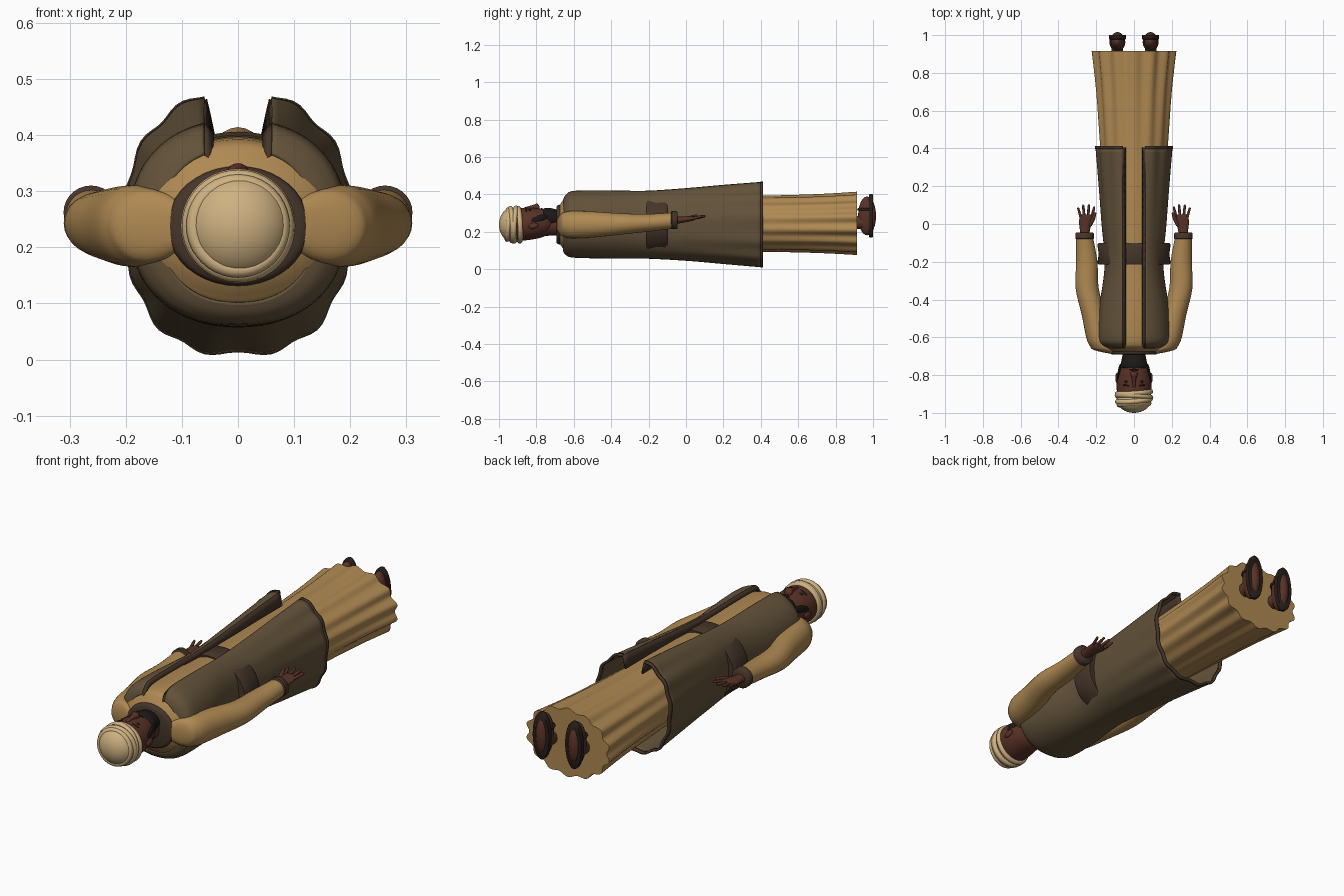
import bpy, bmesh, math
from math import sin, cos, pi
from mathutils import Vector, Euler

if "Cube" in bpy.data.objects:
    bpy.data.objects.remove(bpy.data.objects["Cube"])

def material(name, rgb):
    m = bpy.data.materials.new(name)
    m.diffuse_color = (*rgb, 1)
    m.use_nodes = True
    m.node_tree.nodes["Principled BSDF"].inputs["Base Color"].default_value = m.diffuse_color
    return m

TAN = material("tan_cloth", (0.43, 0.25, 0.085))
COAT = material("olive_cloth", (0.125, 0.085, 0.042))
TRIM = material("brown_trim", (0.06, 0.036, 0.022))
WRAP = material("pale_wrap", (0.62, 0.44, 0.22))
SKIN = material("skin", (0.10, 0.032, 0.02))
BLACK = material("black_hair", (0.012, 0.01, 0.009))
SOLE = material("sole_leather", (0.022, 0.014, 0.011))

def finish(name, bm, mat, angle=50):
    bmesh.ops.recalc_face_normals(bm, faces=bm.faces)
    me = bpy.data.meshes.new(name)
    bm.to_mesh(me)
    bm.free()
    ob = bpy.data.objects.new(name, me)
    bpy.context.collection.objects.link(ob)
    me.materials.append(mat)
    bpy.ops.object.select_all(action='DESELECT')
    ob.select_set(True)
    bpy.context.view_layer.objects.active = ob
    bpy.ops.object.shade_smooth_by_angle(angle=math.radians(angle))
    return ob

def smooth(keys, steps=4):
    """Catmull-Rom interpolation of section rows."""
    out = []
    for i in range(len(keys) - 1):
        p = [keys[max(i - 1, 0)], keys[i], keys[i + 1], keys[min(i + 2, len(keys) - 1)]]
        for s in range(steps):
            t = s / steps
            out.append([0.5 * (2*b + (c - a)*t + (2*a - 5*b + 4*c - d)*t*t + (3*b - a - 3*c + d)*t**3)
                        for a, b, c, d in zip(*p)])
    return out + [list(keys[-1])]

def loft(name, rings, mat, closed=True, caps=True, thick=0, angle=50):
    bm = bmesh.new()
    vs = [[bm.verts.new(p) for p in r] for r in rings]
    n = len(rings[0])
    for a, b in zip(vs, vs[1:]):
        for j in range(n if closed else n - 1):
            k = (j + 1) % n
            bm.faces.new((a[j], a[k], b[k], b[j]))
    if closed and caps:
        bm.faces.new(vs[0])
        bm.faces.new(vs[-1])
    ob = finish(name, bm, mat, angle)
    if thick:
        m = ob.modifiers.new("thickness", 'SOLIDIFY')
        m.thickness = thick
        m.offset = 0
    return ob

def ring(y, cx, cz, rx, rz, n=28, folds=0, amp=0):
    pts = []
    for j in range(n):
        a = 2 * pi * j / n
        k = 1 + amp * cos(folds * a)
        pts.append((cx + rx * k * sin(a), y, cz + rz * k * cos(a)))
    return pts

def tube(name, keys, mat, n=28, steps=4, **kw):
    return loft(name, [ring(*k, n=n) for k in smooth(keys, steps)], mat, **kw)

def ball(name, c, r, mat, rot=(0, 0, 0), seg=24):
    bm = bmesh.new()
    bmesh.ops.create_uvsphere(bm, u_segments=seg, v_segments=seg // 2, radius=1)
    e = Euler(rot).to_matrix()
    for v in bm.verts:
        v.co = e @ Vector(v.co[i] * r[i] for i in range(3)) + Vector(c)
    return finish(name, bm, mat)

def torus(name, c, rx, rz, minor, mat, rot=(0, 0, 0), n=40, m=10):
    """Ring lying around the body axis (y)."""
    e = Euler(rot).to_matrix()
    rings = []
    for i in range(n + 1):
        a = 2 * pi * i / n
        rings.append([Vector(c) + e @ Vector(((rx + minor * cos(b)) * sin(a), minor * sin(b),
                      (rz + minor * cos(b)) * cos(a))) for b in (2 * pi * j / m for j in range(m))])
    return loft(name, rings, mat, caps=False)

# inner robe with pleats growing toward the hem: y, cz, rx, rz, pleat depth
GOWN = [(-.685, .238, .10, .085, 0), (-.66, .24, .15, .125, 0), (-.62, .242, .17, .15, 0),
        (-.45, .243, .165, .155, 0), (-.2, .243, .14, .15, 0), (.1, .243, .155, .15, .01),
        (.4, .243, .178, .147, .022), (.7, .244, .198, .152, .035), (.915, .245, .22, .162, .045)]
loft("robe", [ring(y, 0, cz, rx, rz, 112, 14, amp) for y, cz, rx, rz, amp in smooth(GOWN)], TAN)

# open coat: y, cz, rx, rz, ripple depth
CKEYS = [(-.655, .238, .135, .137, 0), (-.64, .24, .17, .162, 0), (-.6, .243, .19, .178, 0),
         (-.45, .243, .182, .182, 0), (-.22, .243, .152, .183, 0), (0, .243, .168, .196, .008),
         (.2, .243, .182, .214, .018), (.405, .243, .197, .231, .032)]
COATROWS = smooth(CKEYS, 5)

def coat_ring(y, cz, rx, rz, amp, n=90, grow=1.0):
    a0 = math.asin(min(1, .06 / rx) ** (1 / .88))
    pts = []
    for j in range(n + 1):
        a = a0 + (2 * pi - 2 * a0) * j / n
        s, c = sin(a), cos(a)
        k = grow * (1 + amp * (cos(13 * a) * .6 + cos(5 * a) * .25))
        pts.append((rx * k * math.copysign(abs(s) ** .88, s), y, cz + rz * k * math.copysign(abs(c) ** .88, c)))
    return pts

coat_rings = [coat_ring(*k) for k in COATROWS]
loft("coat", coat_rings, COAT, closed=False, thick=.007)
hem = CKEYS[-1][1:]
loft("coat_hem_trim", [coat_ring(.397, *hem), coat_ring(.412, *hem)], TRIM, closed=False, thick=.011)

# folded dark facings along the coat opening
for idx, side, nm in ((0, 1, "left"), (-1, -1, "right")):
    rows = []
    for r in coat_rings:
        x, y, z = r[idx]
        d = .018 + .045 * max(0, (y + .2) / .6)
        rows.append([(x, y, z), (x - side * .006, y, z - d * .4), (x - side * .014, y, z - d)])
    loft("coat_facing_" + nm, rows, TRIM, closed=False, thick=.008)

# waist sash
loft("sash", [ring(y, 0, .24, rx, rz, 48) for y, rx, rz in
     ((-.215, .188, .16), (-.205, .194, .166), (-.16, .187, .164), (-.11, .194, .166), (-.10, .188, .16))], TRIM)

# collar and neck
tube("collar", [(-.64, 0, .238, .138, .112), (-.665, 0, .238, .128, .108), (-.685, 0, .238, .124, .104),
     (-.692, 0, .238, .112, .095)], TRIM, n=40)
tube("neck", [(-.66, 0, .235, .06, .055), (-.71, 0, .235, .057, .055), (-.79, 0, .235, .06, .06)], SKIN)

# head and face
tube("head", [(-.705, 0, .265, .03, .03), (-.722, 0, .256, .058, .056), (-.76, 0, .248, .078, .074),
     (-.81, 0, .244, .089, .083), (-.87, 0, .24, .092, .087), (-.93, 0, .238, .085, .085)], SKIN, n=32)
tube("nose", [(-.865, 0, .322, .007, .008), (-.82, 0, .33, .011, .013), (-.795, 0, .332, .02, .018),
     (-.782, 0, .324, .014, .01)], SKIN, n=16)
tube("beard", [(-.69, 0, .272, .06, .046), (-.72, 0, .274, .066, .052), (-.75, 0, .274, .071, .053),
     (-.763, 0, .274, .066, .049)], BLACK)
ball("mouth", (0, -.771, .321), (.026, .005, .006), BLACK)
for s, nm in ((1, "left"), (-1, "right")):
    ball("eye_" + nm, (s * .036, -.835, .316), (.015, .008, .006), BLACK, seg=16)
    ball("brow_" + nm, (s * .038, -.855, .315), (.023, .005, .007), BLACK, (0, s * .3, s * .12), 16)
    ball("sideburn_" + nm, (s * .079, -.785, .27), (.008, .05, .018), BLACK, (.35, 0, s * .18), 16)
    ball("ear_" + nm, (s * .09, -.815, .232), (.009, .027, .016), SKIN, (.2, 0, 0), 16)

# wrapped headdress
ball("headdress_dome", (0, -.928, .238), (.092, .072, .092), WRAP, seg=36)
for i, (y, r, tx, tz) in enumerate(((-.893, .088, .05, .07), (-.913, .089, -.06, -.06),
                                    (-.934, .087, .06, .08), (-.953, .079, -.04, .05))):
    torus("headdress_wrap_%d" % (i + 1), (0, y, .238), r, r, .0135, WRAP, (tx, 0, tz))

SLEEVE = [(-.688, .10, .238, .02, .03), (-.668, .145, .238, .065, .058), (-.645, .168, .238, .066, .068),
          (-.6, .187, .238, .066, .073), (-.48, .213, .239, .064, .068), (-.34, .248, .242, .061, .056),
          (-.2, .25, .248, .056, .047), (-.065, .262, .26, .044, .043)]
for s, nm in ((1, "left"), (-1, "right")):
    # sleeve and cuff
    tube("sleeve_" + nm, [(y, s * x, z, rx, rz) for y, x, z, rx, rz in SLEEVE], TAN)
    loft("cuff_" + nm, [ring(y, s * .262, .262, r, r * .98) for y, r in
         ((-.08, .044), (-.076, .049), (-.05, .049), (-.045, .044))], TRIM)
    # hand with fanned fingers
    tube("palm_" + nm, [(-.07, s * .262, .262, .026, .022), (-.03, s * .26, .264, .027, .018),
         (.01, s * .256, .268, .035, .015), (.04, s * .253, .272, .033, .012), (.05, s * .252, .274, .024, .008)], SKIN)
    for i, (dx, ln) in enumerate(((-.027, .05), (-.009, .062), (.010, .06), (.027, .045))):
        bx, lean = s * (.253 + dx), s * dx * .35
        tube("finger_%s_%d" % (nm, i + 1), [(.03, bx, .271, .008, .008), (.04 + ln * .5, bx + lean, .277, .0075, .0075),
             (.038 + ln, bx + lean * 1.6, .283, .006, .006), (.042 + ln, bx + lean * 1.7, .284, .002, .002)],
             SKIN, n=10, steps=2)
    tube("thumb_" + nm, [(-.01, s * .235, .268, .012, .011), (.025, s * .217, .276, .011, .01),
         (.055, s * .207, .284, .008, .008), (.062, s * .205, .285, .003, .003)], SKIN, n=10, steps=2)
    # foot, ankle, sandal
    x = s * .088
    tube("ankle_" + nm, [(.80, x, .25, .034, .038), (.92, x, .25, .03, .034), (.97, x, .255, .033, .042)], SKIN)
    ball("foot_" + nm, (x, .968, .285), (.037, .048, .104), SKIN)
    loft("sandal_sole_" + nm, [ring(y, x, .286, r, r * 2.55, 36) for y, r in
         ((.978, .044), (.981, .0455), (.997, .0455), (1.0, .044))], SOLE)
    torus("sandal_strap_" + nm, (x, .962, .32), .035, .04, .007, SOLE, (pi / 2, 0, 0), 28, 8)
